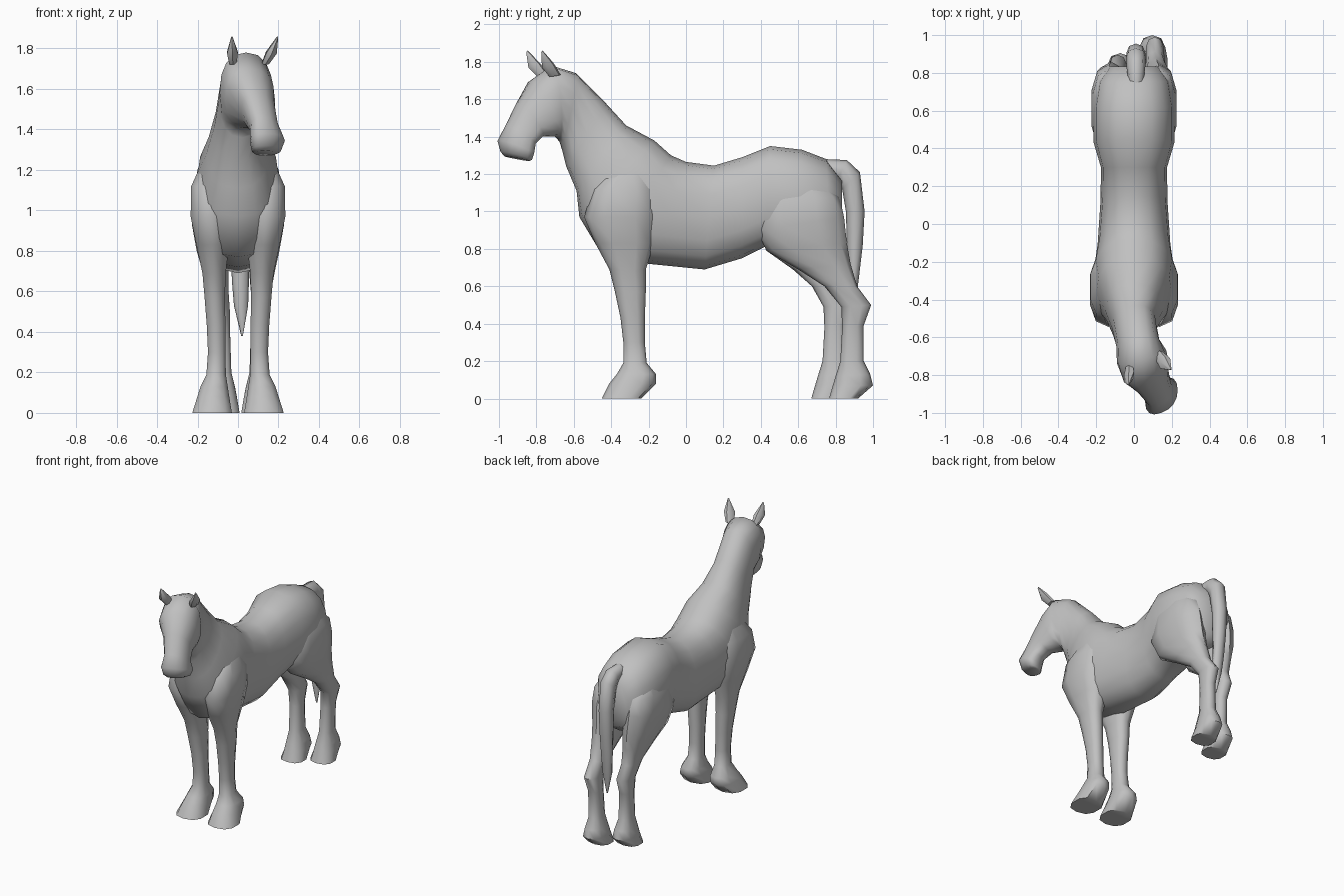
import bpy, bmesh, math
from mathutils import Vector

coat = bpy.data.materials.new("grey_coat")
coat.diffuse_color = (0.53, 0.53, 0.53, 1)


def loft(name, rings, sides=12, power=0.9, angle=50):
    """Skin rings given as (y1, z1, y2, z2, centre x, half width, yaw degrees)."""
    bm = bmesh.new()
    loops = []
    for y1, z1, y2, z2, cx, w, yaw in rings:
        mid = Vector((cx, (y1 + y2) / 2, (z1 + z2) / 2))
        half = Vector((0, (y1 - y2) / 2, (z1 - z2) / 2))
        a = math.radians(yaw)
        across = Vector((math.cos(a), math.sin(a), 0)) * w
        loop = []
        for i in range(sides):
            t = 2 * math.pi * i / sides
            c, s = math.cos(t), math.sin(t)
            c = math.copysign(abs(c) ** power, c)
            s = math.copysign(abs(s) ** power, s)
            loop.append(bm.verts.new(mid + half * c + across * s))
        loops.append(loop)
    for a, b in zip(loops, loops[1:]):
        for i in range(sides):
            j = (i + 1) % sides
            bm.faces.new((a[i], a[j], b[j], b[i]))
    bm.faces.new(loops[0])
    bm.faces.new(loops[-1])
    bmesh.ops.recalc_face_normals(bm, faces=bm.faces)
    me = bpy.data.meshes.new(name)
    bm.to_mesh(me)
    bm.free()
    me.materials.append(coat)
    ob = bpy.data.objects.new(name, me)
    bpy.context.collection.objects.link(ob)
    bpy.ops.object.select_all(action='DESELECT')
    ob.select_set(True)
    bpy.context.view_layer.objects.active = ob
    bpy.ops.object.shade_smooth_by_angle(angle=math.radians(angle))
    return ob


# Head, neck and trunk as one skin, nose to rump, head turned to one side
loft("body", [
    (-0.965, 1.295, -0.84, 1.27, 0.135, 0.055, 20),
    (-0.985, 1.32, -0.83, 1.275, 0.14, 0.078, 20),
    (-1.00, 1.38, -0.82, 1.31, 0.145, 0.092, 20),
    (-0.96, 1.46, -0.81, 1.36, 0.13, 0.075, 20),
    (-0.90, 1.58, -0.77, 1.40, 0.10, 0.090, 20),
    (-0.83, 1.70, -0.70, 1.40, 0.06, 0.130, 20),
    (-0.72, 1.78, -0.685, 1.39, 0.04, 0.135, 15),
    (-0.59, 1.74, -0.67, 1.36, 0.02, 0.115, 10),
    (-0.43, 1.58, -0.64, 1.24, 0.00, 0.118, 5),
    (-0.32, 1.46, -0.585, 1.11, 0.00, 0.155, 0),
    (-0.17, 1.38, -0.57, 0.97, 0.00, 0.200, 0),
    (-0.08, 1.30, -0.45, 0.77, 0.00, 0.215, 0),
    (0.00, 1.265, -0.20, 0.72, 0.00, 0.192, 0),
    (0.15, 1.245, 0.10, 0.69, 0.00, 0.177, 0),
    (0.30, 1.29, 0.30, 0.75, 0.00, 0.175, 0),
    (0.45, 1.35, 0.42, 0.81, 0.00, 0.215, 0),
    (0.62, 1.33, 0.60, 0.78, 0.00, 0.215, 0),
    (0.75, 1.28, 0.77, 0.80, 0.00, 0.190, 0),
    (0.835, 1.17, 0.835, 0.86, 0.00, 0.130, 0),
], sides=16, power=0.85, angle=75)

for side, s in (("left", -1), ("right", 1)):
    # Shoulder, foreleg and hoof: (front y, back y, z, centre x, half width)
    fore = [(-0.36, -0.20, 1.28, 0.110, 0.050), (-0.50, -0.16, 1.12, 0.135, 0.100),
            (-0.545, -0.15, 0.97, 0.135, 0.103), (-0.485, -0.17, 0.83, 0.125, 0.084),
            (-0.41, -0.215, 0.69, 0.118, 0.060), (-0.38, -0.215, 0.57, 0.115, 0.052),
            (-0.35, -0.22, 0.43, 0.108, 0.048), (-0.335, -0.22, 0.30, 0.105, 0.045),
            (-0.335, -0.21, 0.19, 0.108, 0.050), (-0.37, -0.16, 0.13, 0.118, 0.070),
            (-0.41, -0.16, 0.08, 0.122, 0.082), (-0.45, -0.24, 0.0, 0.128, 0.102)]
    loft(side + "_front_leg", [(a, z, b, z, s * x, w, 0) for a, b, z, x, w in fore],
         sides=10, power=0.8)

    # Haunch, hind leg and hoof; the left leg steps forward
    step = -0.095 if s < 0 else 0.0
    hind = [(0.46, 1.18, 0.72, 1.18, 0.110, 0.060, 0), (0.39, 1.05, 0.82, 1.08, 0.130, 0.092, 0),
            (0.38, 0.90, 0.845, 0.97, 0.130, 0.100, 0), (0.43, 0.79, 0.86, 0.83, 0.122, 0.086, 0),
            (0.60, 0.69, 0.88, 0.72, 0.115, 0.066, .3), (0.74, 0.60, 0.915, 0.60, 0.105, 0.052, .7),
            (0.83, 0.49, 0.99, 0.50, 0.098, 0.048, 1), (0.835, 0.38, 0.95, 0.39, 0.092, 0.043, 1),
            (0.825, 0.20, 0.95, 0.20, 0.088, 0.045, 1), (0.80, 0.12, 0.985, 0.13, 0.086, 0.062, 1),
            (0.785, 0.07, 1.0, 0.07, 0.085, 0.072, 1), (0.765, 0.0, 0.92, 0.0, 0.085, 0.084, 1)]
    loft(side + "_hind_leg", [(a + step * k, z1, b + step * k, z2, s * x + 0.012 * k, w, 0)
                              for a, z1, b, z2, x, w, k in hind], sides=10, power=0.8)

    # Pointed ear
    bx, by = (-0.025, -0.765) if s < 0 else (0.135, -0.70)
    tx, ty = (-0.03, -0.85) if s < 0 else (0.195, -0.77)
    mx, my = (bx + tx) / 2, (by + ty) / 2
    loft(side + "_ear", [
        (by - 0.03, 1.72, by + 0.03, 1.73, bx, 0.022, 20),
        (my - 0.035, 1.77, my + 0.03, 1.79, mx, 0.032, 20),
        (ty - 0.004, 1.85, ty + 0.004, 1.86, tx, 0.004, 20)], sides=6)

# Hanging tail
loft("tail", [
    (0.74, 1.28, 0.76, 1.18, 0.01, 0.040, 0),
    (0.86, 1.275, 0.81, 1.17, 0.01, 0.050, 0),
    (0.93, 1.21, 0.835, 1.12, 0.01, 0.052, 0),
    (0.955, 1.00, 0.855, 1.00, 0.01, 0.050, 0),
    (0.945, 0.82, 0.86, 0.82, 0.01, 0.046, 0),
    (0.925, 0.65, 0.865, 0.65, 0.012, 0.042, 0),
    (0.91, 0.53, 0.86, 0.53, 0.015, 0.035, 0),
    (0.885, 0.38, 0.875, 0.38, 0.02, 0.004, 0),
], sides=8)
